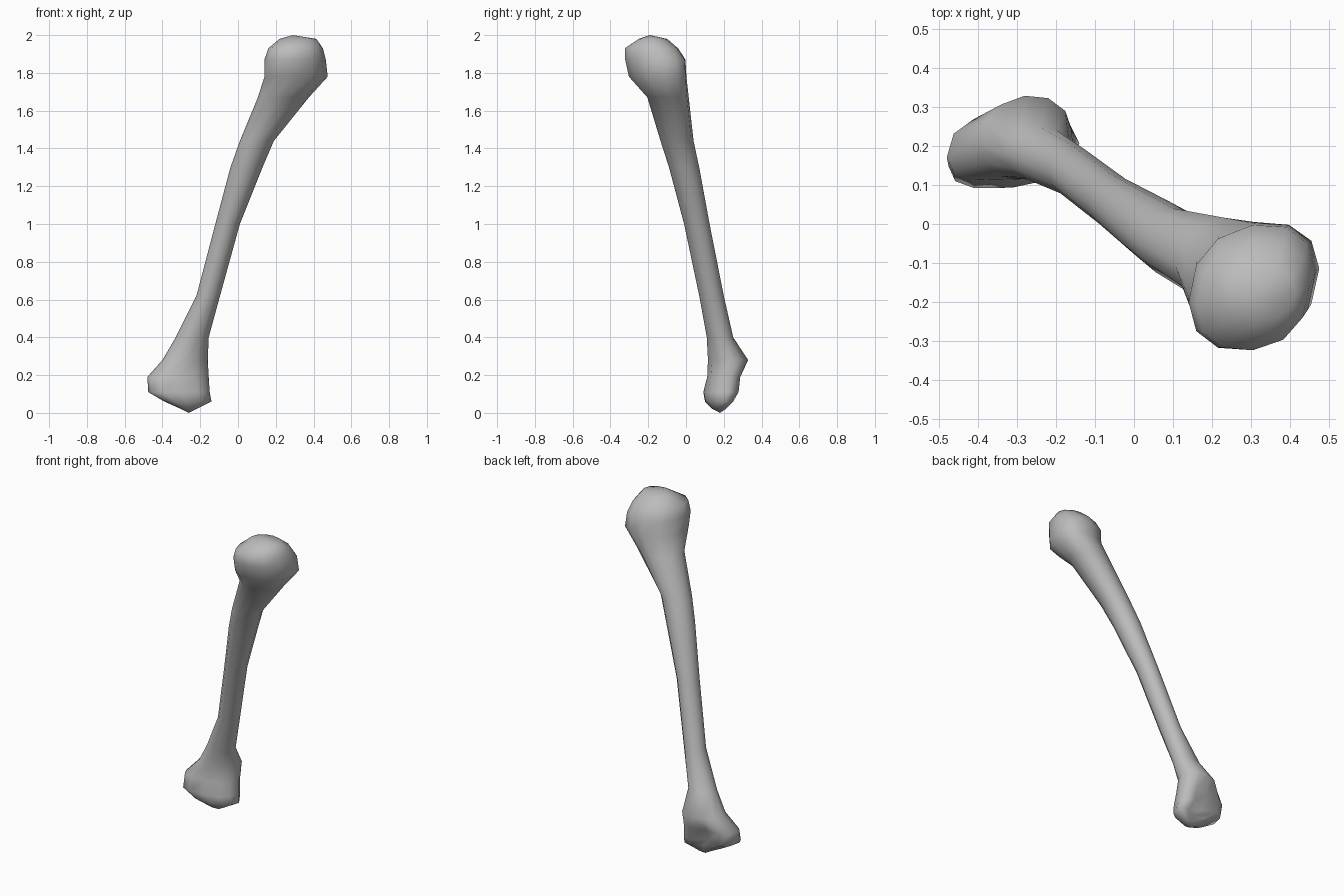
import bpy, bmesh, math

cube = bpy.data.objects.get("Cube")
if cube:
    bpy.data.objects.remove(cube, do_unlink=True)

SIDES = 12

# One flat bone colour
bone_grey = bpy.data.materials.new("bone grey")
bone_grey.use_nodes = True
colour = (0.5, 0.5, 0.5, 1)
bone_grey.diffuse_color = colour
bone_grey.node_tree.nodes["Principled BSDF"].inputs["Base Color"].default_value = colour

# Cross-sections: height, x range, y range, skew, squareness, depth of back hollow
sections = [
    (0.02, -0.30, -0.22, 0.14, 0.21, 0.3, 1.0, 0.0),
    (0.06, -0.39, -0.14, 0.10, 0.25, 0.4, 0.9, 0.04),
    (0.11, -0.475, -0.15, 0.09, 0.28, 0.3, 0.75, 0.06),
    (0.19, -0.48, -0.155, 0.11, 0.29, 0.25, 0.8, 0.03),
    (0.28, -0.40, -0.16, 0.115, 0.33, 0.15, 1.0, 0.0),
    (0.40, -0.33, -0.155, 0.11, 0.25, 0.0, 1.0, 0.0),
    (0.62, -0.22, -0.095, 0.07, 0.20, 0.0, 1.0, 0.0),
    (1.00, -0.12, 0.01, -0.01, 0.125, 0.0, 1.0, 0.0),
    (1.30, -0.04, 0.13, -0.09, 0.07, 0.0, 1.0, 0.0),
    (1.44, 0.01, 0.19, -0.135, 0.04, 0.0, 1.0, 0.0),
    (1.67, 0.105, 0.375, -0.205, 0.015, 0.1, 1.0, 0.0),
    (1.78, 0.14, 0.475, -0.305, 0.005, 0.2, 0.9, 0.0),
    (1.87, 0.14, 0.465, -0.325, 0.0, 0.2, 0.9, 0.0),
    (1.93, 0.16, 0.45, -0.325, -0.04, 0.15, 0.9, 0.0),
    (1.98, 0.22, 0.415, -0.25, -0.10, 0.0, 1.0, 0.0),
]


def rounded(value, power):
    return math.copysign(abs(value) ** power, value)


def add_ring(bm, z, x0, x1, y0, y1, skew, power, hollow):
    ring = []
    for k in range(SIDES):
        t = math.tau * k / SIDES
        x = (x0 + x1) / 2 + (x1 - x0) / 2 * rounded(math.cos(t), power)
        y = (y0 + y1) / 2 + (y1 - y0) / 2 * rounded(math.sin(t + skew), power)
        if k == SIDES // 4:
            y -= hollow
        ring.append(bm.verts.new((x, y, z)))
    return ring


# Shaft and both joint ends lofted as one skin
bm = bmesh.new()
rings = [add_ring(bm, *s) for s in sections]
for low, high in zip(rings, rings[1:]):
    for k in range(SIDES):
        n = (k + 1) % SIDES
        bm.faces.new((low[k], low[n], high[n], high[k]))

# Rounded tips closing each end
for ring, tip in ((rings[0], (-0.26, 0.18, 0.0)), (rings[-1], (0.29, -0.19, 2.0))):
    point = bm.verts.new(tip)
    for k in range(SIDES):
        bm.faces.new((ring[k], ring[(k + 1) % SIDES], point))

bmesh.ops.recalc_face_normals(bm, faces=bm.faces)
for face in bm.faces:
    face.smooth = True
mesh = bpy.data.meshes.new("arm_bone")
bm.to_mesh(mesh)
bm.free()
mesh.materials.append(bone_grey)
bone = bpy.data.objects.new("arm_bone", mesh)
bpy.context.collection.objects.link(bone)
